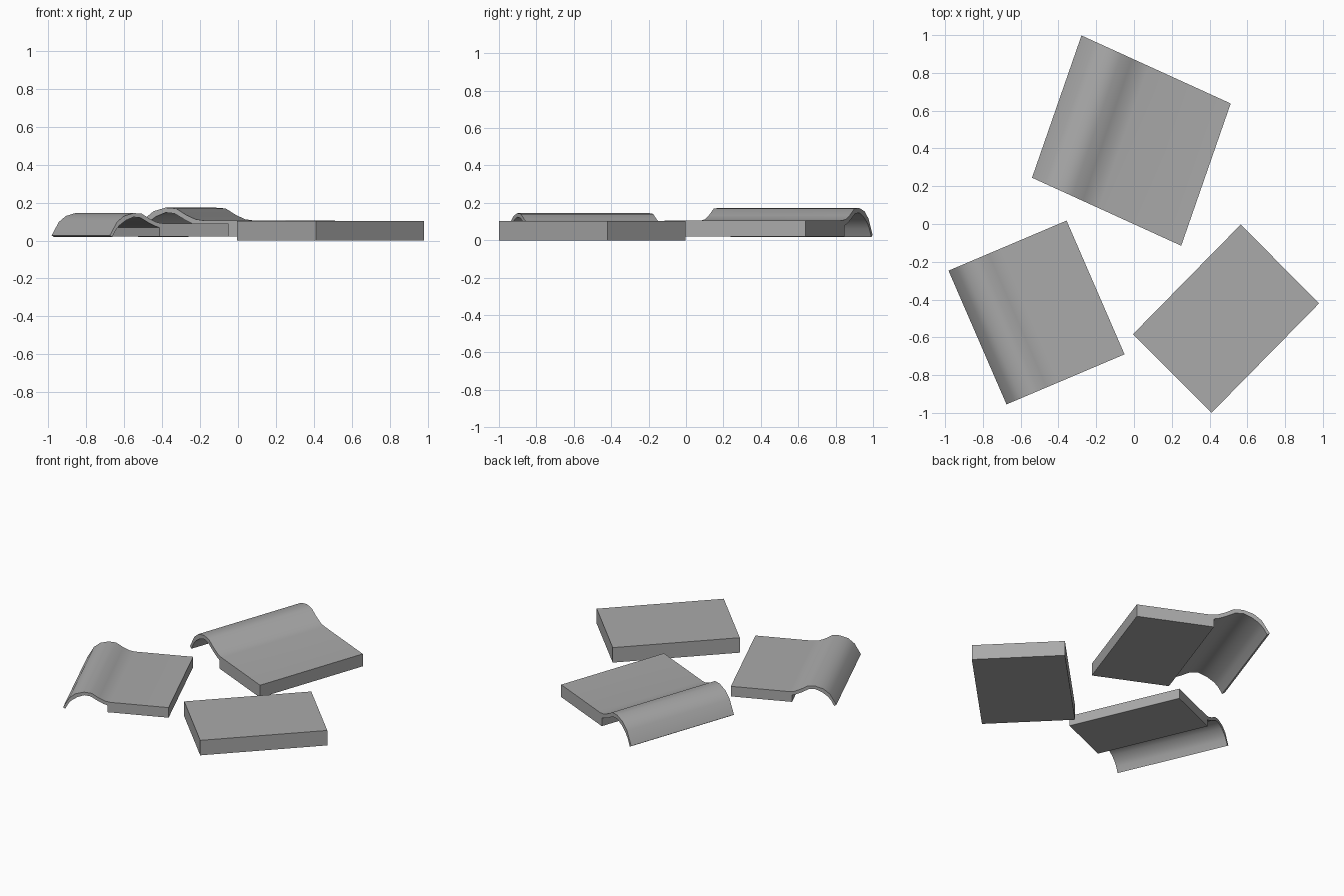
import bpy
import bmesh
import math
from mathutils import Vector

cube = bpy.data.objects.get("Cube")
if cube:
    bpy.data.objects.remove(cube, do_unlink=True)

grey = bpy.data.materials.new("stone_grey")
grey.use_nodes = True
grey.diffuse_color = (0.4, 0.4, 0.4, 1)
grey.node_tree.nodes["Principled BSDF"].inputs["Base Color"].default_value = (0.4, 0.4, 0.4, 1)

# Cross-sections: fraction across the tile, height in slab thicknesses
FLAT = [(0, 0), (1, 0), (1, 1), (0, 1)]
WAVE_TOP = [(1, 1), (0.45, 1), (0.4, 1.07), (0.34, 1.32), (0.27, 1.73),
            (0.2, 1.78), (0.12, 1.56), (0.06, 1.1), (0, 0.1)]
WAVE_UNDER = [(0.02, -0.03), (0.05, 0.5), (0.08, 0.85), (0.135, 1.23), (0.2, 1.48),
              (0.26, 1.42), (0.33, 1.03), (0.38, 0.8), (0.42, 0.68)]
WAVE = WAVE_TOP + WAVE_UNDER + [(0.42, 0), (1, 0)]


def tile(name, section, corner, across, along, base, thick):
    """Sweep a cross-section from one corner along the tile's length."""
    corner, across, along = (Vector(v).to_3d() for v in (corner, across, along))
    bm = bmesh.new()
    ring = [bm.verts.new(corner + across * u + Vector((0, 0, base + h * thick)))
            for u, h in section]
    end = bm.faces.new(ring)
    swept = bmesh.ops.extrude_face_region(bm, geom=[end], use_keep_orig=True)
    moved = [g for g in swept["geom"] if isinstance(g, bmesh.types.BMVert)]
    bmesh.ops.translate(bm, verts=moved, vec=along)
    bmesh.ops.recalc_face_normals(bm, faces=bm.faces)
    mesh = bpy.data.meshes.new(name)
    bm.to_mesh(mesh)
    bm.free()
    mesh.materials.append(grey)
    obj = bpy.data.objects.new(name, mesh)
    bpy.context.collection.objects.link(obj)
    bpy.ops.object.select_all(action="DESELECT")
    obj.select_set(True)
    bpy.context.view_layer.objects.active = obj
    bpy.ops.object.shade_smooth_by_angle(angle=math.radians(45))
    return obj


# Two tiles with a rolled lip and one plain tile
tile("large_wave_tile", WAVE, (-0.54, 0.245), (0.79, -0.36), (0.262, 0.753), 0.02, 0.086)
tile("small_wave_tile", WAVE, (-0.675, -0.955), (0.625, 0.265), (-0.307, 0.708), 0.02, 0.07)
tile("flat_tile", FLAT, (0.41, -1.0), (0.57, 0.58), (-0.415, 0.417), 0, 0.104)
